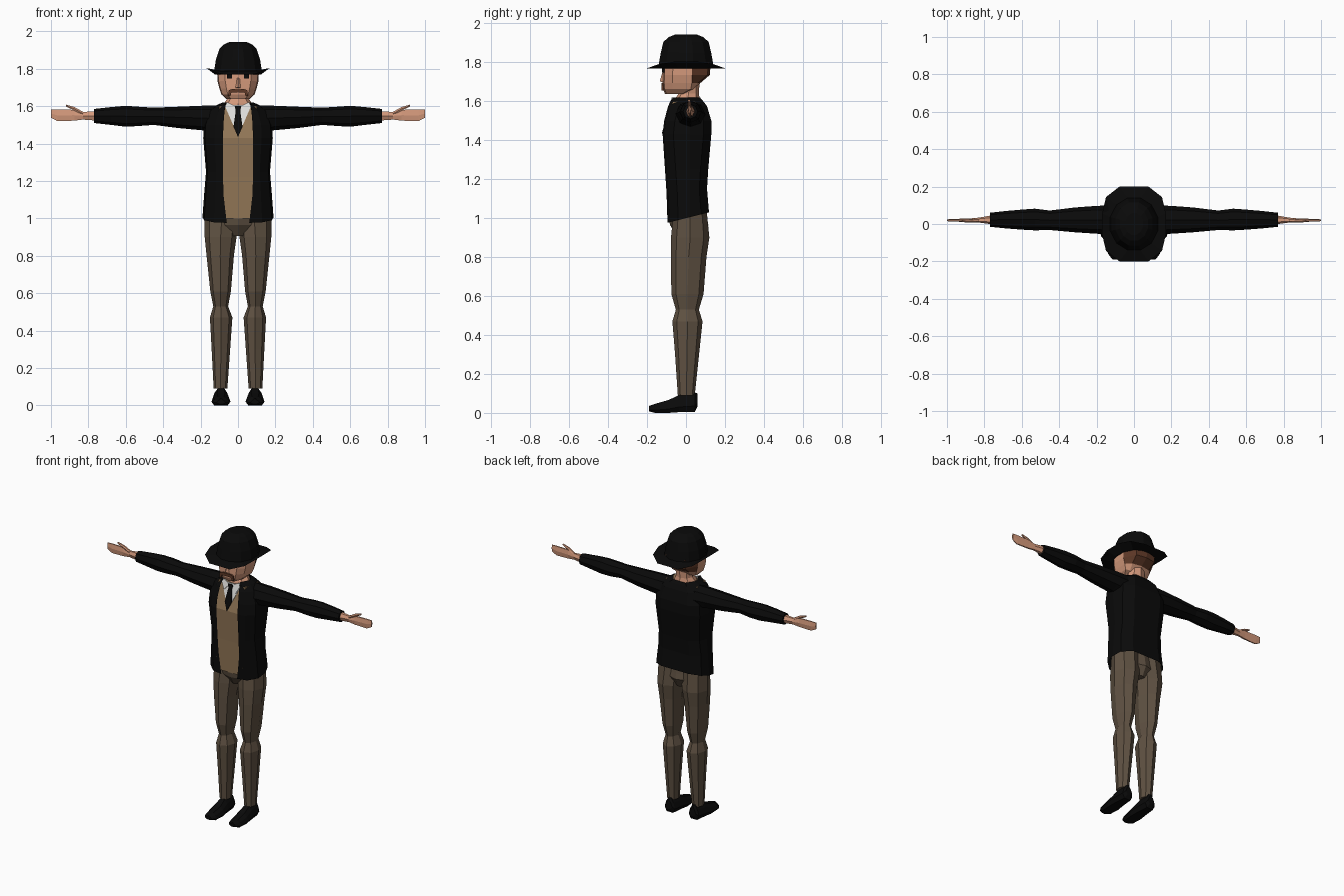
import bpy, bmesh, math
from mathutils import Vector

if "Cube" in bpy.data.objects:
    bpy.data.objects.remove(bpy.data.objects["Cube"])


def material(name, rgb):
    m = bpy.data.materials.new(name)
    m.diffuse_color = (*rgb, 1)
    m.use_nodes = True
    m.node_tree.nodes["Principled BSDF"].inputs["Base Color"].default_value = m.diffuse_color
    return m


BLACK = material("black cloth", (0.003, 0.003, 0.003))
TROUSER = material("brown trousers", (0.115, 0.083, 0.055))
VEST = material("tan vest", (0.29, 0.185, 0.095))
SKIN = material("skin", (0.66, 0.32, 0.20))
HAIR = material("brown hair", (0.11, 0.04, 0.02))
WHITE = material("white shirt", (0.75, 0.75, 0.73))


def finish(name, bm, mats, mirror=False, rule=None):
    """Orient faces outward, colour them and optionally mirror across x."""
    bmesh.ops.remove_doubles(bm, verts=bm.verts, dist=1e-5)
    bmesh.ops.recalc_face_normals(bm, faces=bm.faces)
    mid = sum((v.co for v in bm.verts), Vector()) / len(bm.verts)
    if mirror == "half":
        mid.x = 0
    bm.normal_update()
    if sum(f.normal.dot(f.calc_center_median() - mid) * f.calc_area() for f in bm.faces) < 0:
        bmesh.ops.reverse_faces(bm, faces=bm.faces)
    if rule:
        for f in bm.faces:
            f.material_index = rule(f.calc_center_median())
    me = bpy.data.meshes.new(name)
    bm.to_mesh(me)
    bm.free()
    for m in mats:
        me.materials.append(m)
    ob = bpy.data.objects.new(name, me)
    bpy.context.collection.objects.link(ob)
    if mirror:
        mod = ob.modifiers.new("mirror", "MIRROR")
        mod.use_clip = True
    return ob


def loft(name, rings, mats, closed=True, caps=True, mirror=False, rule=None):
    bm = bmesh.new()
    rows = [[bm.verts.new(p) for p in r] for r in rings]
    n = len(rows[0])
    for a, b in zip(rows, rows[1:]):
        for i in range(n if closed else n - 1):
            j = (i + 1) % n
            bm.faces.new((a[i], a[j], b[j], b[i]))
    if caps:
        bm.faces.new(rows[0])
        bm.faces.new(rows[-1])
    return finish(name, bm, mats, mirror, rule)


def oval(a0, a1, b0, b1, n=8):
    """Points of an n-sided oval filling the given box, points on the axes."""
    return [((a0 + a1) / 2 + (a1 - a0) / 2 * math.cos(2 * math.pi * i / n),
             (b0 + b1) / 2 + (b1 - b0) / 2 * math.sin(2 * math.pi * i / n)) for i in range(n)]


def upright(z, x0, x1, y0, y1, n=8):
    return [(x, y, z) for x, y in oval(x0, x1, y0, y1, n)]


def sideways(x, y0, y1, z0, z1, n=8):
    return [(x, y, z) for y, z in oval(y0, y1, z0, z1, n)]


def plate(name, outline, y_at, mat, thick=0.006, mirror=False):
    """Thin front-facing plate from an x-z outline following the depth y_at(z)."""
    rings = [[(x, y_at(z) + d, z) for x, z in outline] for d in (-thick, 0.002)]
    return loft(name, rings, [mat], mirror=mirror)


# Trouser legs
loft("trouser_leg", [upright(*r) for r in (
    (0.09, .057, .130, -.042, .045), (0.30, .042, .141, -.056, .067),
    (0.47, .030, .150, -.070, .085), (0.53, .053, .132, -.052, .066),
    (0.61, .038, .148, -.075, .090), (0.80, .022, .168, -.078, .105),
    (0.90, .008, .178, -.077, .120), (1.05, -.01, .178, -.062, .105))], [TROUSER], mirror=True)

# Hips joining the legs
loft("trouser_hips", [upright(*r) for r in (
    (0.905, -.05, .05, -.045, .085), (0.965, -.14, .14, -.082, .115),
    (1.0, -.15, .15, -.088, .108), (1.05, -.15, .15, -.075, .10))], [TROUSER])

# Shoes, lofted from heel to toe
shoe = []
for y, x0, x1, top, bottom in ((.058, .065, .115, .10, .03), (.045, .052, .130, .105, .005),
                               (-.035, .045, .138, .092, .004), (-.09, .040, .142, .066, .0),
                               (-.16, .045, .138, .046, .0), (-.19, .065, .115, .036, .008)):
    c = (top - bottom) * 0.3
    shoe.append([(x0 + .015, y, bottom), (x1 - .015, y, bottom), (x1, y, bottom + c),
                 (x1 - .012, y, top - c), (x1 - .03, y, top), (x0 + .03, y, top),
                 (x0 + .012, y, top - c), (x0, y, bottom + c)])
loft("shoe", shoe, [BLACK], mirror=True)


# Open jacket: half section from front edge round to the middle of the back
def coat_row(z, w, yf, yb, edge, tilt=0.0):
    pts = ((edge, yf), (w * .68, yf + .01), (w * .95, yf + .055), (w, .02),
           (w * .9, yb - .04), (w * .55, yb), (0, yb))
    return [(x, y, z + tilt * y) for x, y in pts]


COAT = ((1.0, .19, -.095, .118, .06, .25), (1.14, .18, -.100, .108, .078, .1),
        (1.25, .171, -.108, .114, .08), (1.43, .186, -.120, .130, .08),
        (1.50, .182, -.112, .130, .078), (1.575, .155, -.092, .108, .072),
        (1.605, .115, -.078, .085, .066), (1.62, .082, -.065, .072, .062))
loft("jacket", [coat_row(*r) for r in COAT], [BLACK], closed=False, caps=False, mirror="half")

# Vest body inside the jacket
VEST_ROWS = ((1.0, -.089), (1.22, -.098), (1.43, -.112), (1.60, -.068))
loft("vest", [[(-.10, y, z), (.10, y, z), (.12, .05, z), (-.12, .05, z)]
              for z, y in VEST_ROWS], [VEST])


def chest(z):
    return -.112 + (z - 1.43) * .044 / .17


# Shirt front, collar and necktie
plate("shirt_front", ((-.072, 1.605), (0, 1.44), (.072, 1.605)), chest, WHITE, .004)
plate("collar_wing", ((.012, 1.60), (.045, 1.555), (.068, 1.60), (.06, 1.622)),
      lambda z: chest(z) - .005, WHITE, .005, True)
plate("necktie", ((-.018, 1.60), (-.012, 1.575), (-.024, 1.49), (0, 1.435),
                  (.024, 1.49), (.012, 1.575), (.018, 1.60)),
      lambda z: chest(z) - .007, BLACK, .006)

# Sleeves
loft("sleeve", [sideways(*r) for r in (
    (.10, -.055, .10, 1.46, 1.605), (.20, -.052, .097, 1.472, 1.602),
    (.32, -.044, .088, 1.483, 1.597), (.45, -.032, .072, 1.50, 1.592),
    (.53, -.034, .082, 1.494, 1.597), (.60, -.030, .077, 1.49, 1.602),
    (.68, -.024, .070, 1.50, 1.595), (.77, -.015, .060, 1.51, 1.585))], [BLACK], mirror=True)

# Hands and thumbs
loft("hand", [sideways(*r, n=6) for r in (
    (.74, -.004, .050, 1.518, 1.578), (.83, .008, .034, 1.525, 1.572),
    (.875, .010, .030, 1.518, 1.585), (.965, .013, .027, 1.515, 1.587),
    (1.0, .015, .025, 1.535, 1.585))], [SKIN], mirror=True)
loft("thumb", [sideways(*r, n=6) for r in (
    (.83, .010, .030, 1.55, 1.572), (.875, .008, .026, 1.575, 1.597),
    (.92, .010, .022, 1.598, 1.609))], [SKIN], mirror=True)

# Neck
loft("neck", [upright(*r) for r in (
    (1.58, -.078, .078, -.062, .074), (1.615, -.074, .074, -.055, .07),
    (1.64, -.058, .058, -.038, .066), (1.70, -.058, .058, -.04, .07))], [SKIN])


# Head with hair on the back faces
def head_row(z, w, yf, yb):
    side = min(.03, yb - .02)
    return [(x, y, z) for x, y in ((0, yf), (w * .62, yf + .008), (w * .95, yf + .05),
                                   (w, side), (w * .66, yb - .012), (0, yb))]


loft("head", [head_row(*r) for r in (
    (1.638, .062, -.108, .0), (1.662, .088, -.118, .045), (1.695, .100, -.120, .075),
    (1.735, .110, -.119, .122), (1.80, .112, -.116, .128))], [SKIN, HAIR],
    closed=False, caps=False, mirror="half",
    rule=lambda c: int(c.y > .03 and c.z > 1.69))
loft("chin_underside", [head_row(1.638, .062, -.108, .0), head_row(1.648, .04, -.06, .03)],
     [SKIN], closed=False, caps=False, mirror="half")

# Nose, eyes and moustache
loft("nose", [[(-.011, -.115, 1.75), (.011, -.115, 1.75), (0, -.121, 1.75)],
              [(-.017, -.115, 1.697), (.017, -.115, 1.697), (0, -.135, 1.702)]], [SKIN])
plate("eye", ((.032, 1.747), (.058, 1.747), (.058, 1.768), (.032, 1.768)),
      lambda z: -.113, BLACK, .009, True)
plate("moustache", ((0, 1.674), (.036, 1.672), (.04, 1.655), (.054, 1.655),
                    (.05, 1.684), (.03, 1.693), (0, 1.693)),
      lambda z: -.117, HAIR, .009, True)

# Hat: underside, curled brim and crown in one loft
quarter = ((.99, .28), (.87, .72), (.45, 1.0))
brim = (list(quarter) + [(-x, y) for x, y in quarter[::-1]]
        + [(-x, -y) for x, y in quarter] + [(x, -y) for x, y in quarter[::-1]])


def crown(z, rx, ry):
    return [(rx * math.cos(math.radians(a)), ry * math.sin(math.radians(a)), z)
            for a in range(15, 375, 30)]


loft("hat", [crown(1.785, .09, .10), crown(1.768, .125, .138),
             [(.172 * x, .2 * y, 1.768 + .038 * x ** 4) for x, y in brim],
             crown(1.788, .132, .145), crown(1.85, .122, .134), crown(1.905, .103, .12),
             crown(1.93, .078, .092), crown(1.942, .05, .06)], [BLACK])
